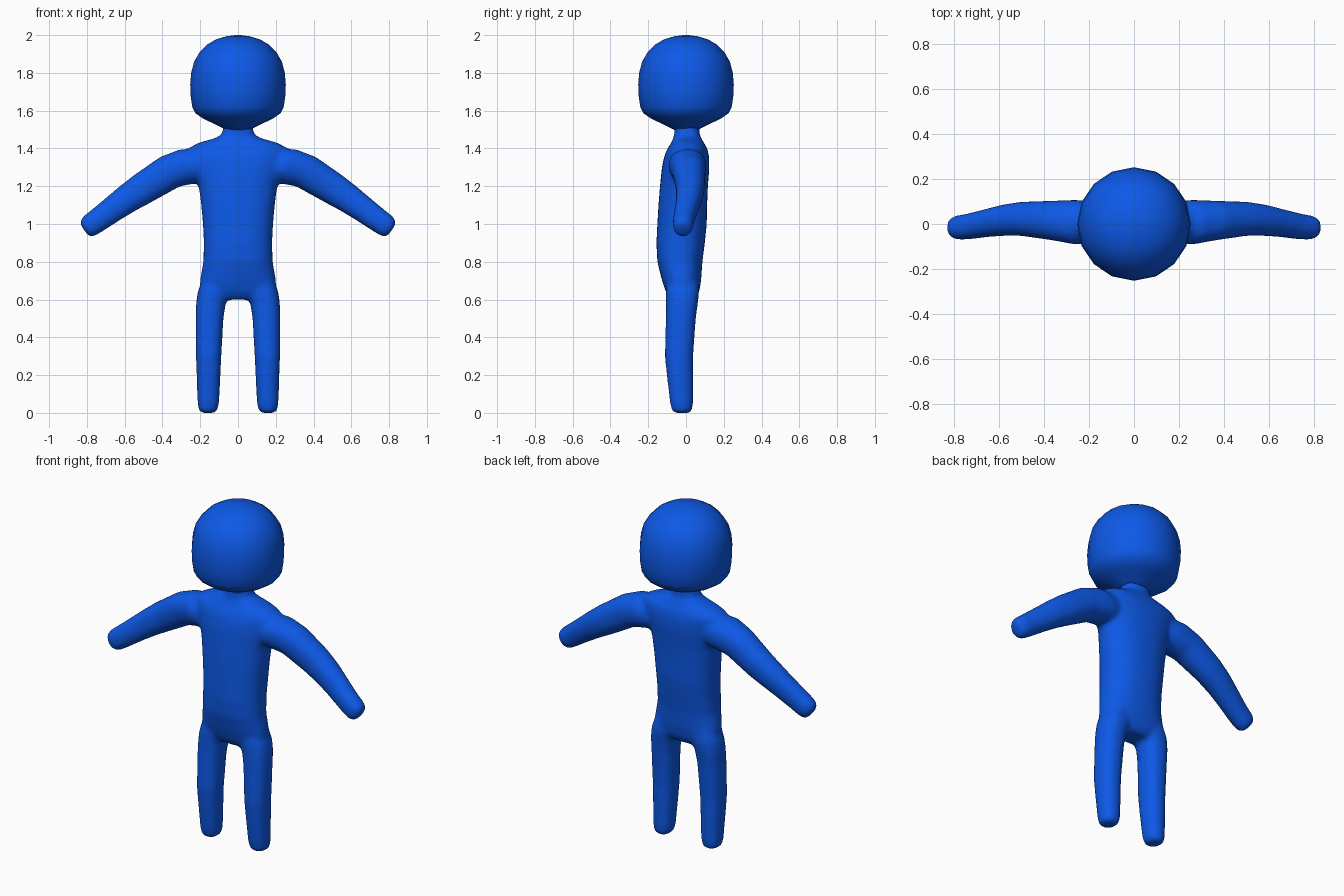
import bpy, bmesh, math
from mathutils import Vector

blue = bpy.data.materials.new("blue")
blue.diffuse_color = (0.004, 0.1, 0.8, 1)


def loft(bm, rings, u, v, sides=32, power=2.0):
    """Closed tube through rings of (centre, half size along u, half size along v)."""
    u, v = Vector(u), Vector(v)
    loops = []
    for centre, a, b in rings:
        loop = []
        for i in range(sides):
            t = 2 * math.pi * i / sides
            c, s = math.cos(t), math.sin(t)
            p = (Vector(centre)
                 + u * a * math.copysign(abs(c) ** (2 / power), c)
                 + v * b * math.copysign(abs(s) ** (2 / power), s))
            loop.append(bm.verts.new(p))
        loops.append(loop)
    faces = [bm.faces.new(loops[0]), bm.faces.new(loops[-1])]
    for lo, hi in zip(loops, loops[1:]):
        for i in range(sides):
            j = (i + 1) % sides
            faces.append(bm.faces.new((lo[i], lo[j], hi[j], hi[i])))
    bmesh.ops.recalc_face_normals(bm, faces=faces)


def make_object(name, bm):
    mesh = bpy.data.meshes.new(name)
    bm.to_mesh(mesh)
    bm.free()
    obj = bpy.data.objects.new(name, mesh)
    bpy.context.collection.objects.link(obj)
    mesh.materials.append(blue)
    return obj


X, Y = (1, 0, 0), (0, 1, 0)
body_bm = bmesh.new()

# Torso and neck: height, half width, front y, back y
torso = [(0.60, 0.13, -0.08, 0.045), (0.64, 0.20, -0.107, 0.07),
         (0.70, 0.202, -0.127, 0.08), (0.80, 0.184, -0.152, 0.087),
         (0.90, 0.181, -0.157, 0.10), (1.00, 0.186, -0.152, 0.11),
         (1.10, 0.195, -0.146, 0.112), (1.20, 0.208, -0.138, 0.116),
         (1.30, 0.235, -0.128, 0.124), (1.36, 0.26, -0.115, 0.122),
         (1.40, 0.265, -0.098, 0.113), (1.43, 0.21, -0.078, 0.095),
         (1.455, 0.12, -0.067, 0.08), (1.475, 0.085, -0.062, 0.072),
         (1.55, 0.073, -0.06, 0.07)]
loft(body_bm, [((0, (f + b) / 2, z), w, (b - f) / 2) for z, w, f, b in torso],
     X, Y, power=2.3)

# Legs: height, inner x, outer x, front y, back y
leg = [(0.0, 0.125, 0.19, -0.06, 0.02), (0.012, 0.11, 0.207, -0.075, 0.033),
       (0.05, 0.10, 0.214, -0.084, 0.037), (0.20, 0.093, 0.219, -0.102, 0.038),
       (0.30, 0.088, 0.223, -0.112, 0.038), (0.50, 0.077, 0.224, -0.107, 0.052),
       (0.58, 0.065, 0.222, -0.106, 0.063), (0.64, 0.04, 0.214, -0.107, 0.07),
       (0.75, 0.03, 0.17, -0.10, 0.06)]

# Arms: centre x, centre z, half thickness, front y, back y
arm = [(0.10, 1.33, 0.08, -0.07, 0.08), (0.25, 1.308, 0.105, -0.093, 0.108),
       (0.36, 1.277, 0.094, -0.073, 0.104), (0.50, 1.19, 0.086, -0.053, 0.099),
       (0.58, 1.138, 0.078, -0.053, 0.087), (0.65, 1.088, 0.071, -0.058, 0.069),
       (0.74, 1.022, 0.064, -0.069, 0.046), (0.787, 0.989, 0.061, -0.07, 0.038),
       (0.808, 0.974, 0.05, -0.06, 0.028), (0.815, 0.969, 0.034, -0.045, 0.013)]

for side in (-1, 1):
    loft(body_bm, [((side * (i + o) / 2, (f + b) / 2, z), (o - i) / 2, (b - f) / 2)
                   for z, i, o, f, b in leg], X, Y, power=2.3)
    loft(body_bm, [((side * x, (f + b) / 2, z), t, (b - f) / 2)
                   for x, z, t, f, b in arm], (side * 0.56, 0, 0.83), Y, power=2.2)

# Fuse limbs and torso into one soft skin
body = make_object("body", body_bm)
remesh = body.modifiers.new("fuse", 'REMESH')
remesh.mode = 'VOXEL'
remesh.voxel_size = 0.012
remesh.use_smooth_shade = True
soften = body.modifiers.new("soften", 'SMOOTH')
soften.factor = 0.5
soften.iterations = 9
bpy.context.view_layer.objects.active = body
body.select_set(True)
for name in ("fuse", "soften"):
    bpy.ops.object.modifier_apply(modifier=name)

# Head: sixteen-sided rounded block, given as height and radius
head_profile = [(1.497, 0.06), (1.515, 0.095), (1.54, 0.147), (1.56, 0.188),
                (1.587, 0.226), (1.62, 0.242), (1.68, 0.251), (1.74, 0.253),
                (1.80, 0.248), (1.86, 0.232), (1.91, 0.203), (1.95, 0.163),
                (1.978, 0.115), (1.994, 0.06), (2.0, 0.015)]
head_bm = bmesh.new()
loft(head_bm, [((0, 0, z), r, r) for z, r in head_profile], X, Y, sides=16)
head = make_object("head", head_bm)

for obj in (body, head):
    for poly in obj.data.polygons:
        poly.use_smooth = True
